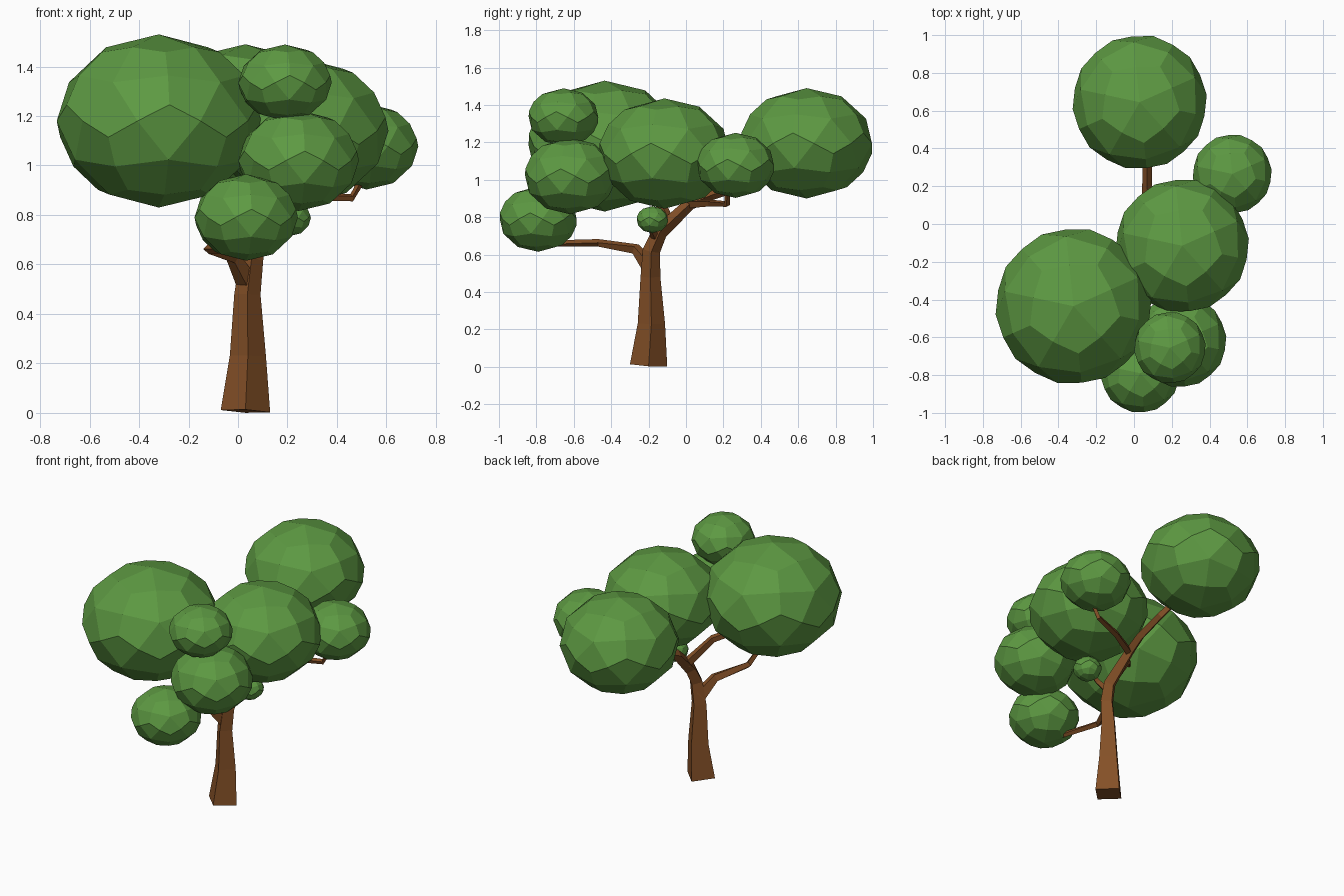
import bpy, bmesh, math
from mathutils import Vector

if "Cube" in bpy.data.objects:
    bpy.data.objects.remove(bpy.data.objects["Cube"], do_unlink=True)


def make_material(name, rgb):
    mat = bpy.data.materials.new(name)
    mat.use_nodes = True
    mat.diffuse_color = (*rgb, 1)
    bsdf = next(n for n in mat.node_tree.nodes if n.type == 'BSDF_PRINCIPLED')
    bsdf.inputs["Base Color"].default_value = (*rgb, 1)
    bsdf.inputs["Roughness"].default_value = 0.9
    return mat


leaf_green = make_material("leaf_green", (0.11, 0.32, 0.055))
bark_brown = make_material("bark_brown", (0.23, 0.08, 0.02))


def make_object(name, bm, mat):
    bmesh.ops.recalc_face_normals(bm, faces=bm.faces)
    mesh = bpy.data.meshes.new(name)
    bm.to_mesh(mesh)
    bm.free()
    mesh.materials.append(mat)
    obj = bpy.data.objects.new(name, mesh)
    bpy.context.collection.objects.link(obj)
    return obj


def limb(name, path):
    """Four-sided tapered limb through points of (x, y, z, radius)."""
    bm = bmesh.new()
    pts = [Vector(p[:3]) for p in path]
    rings = []
    for i, (pt, p) in enumerate(zip(pts, path)):
        tangent = pts[min(i + 1, len(pts) - 1)] - pts[max(i - 1, 0)]
        turn = Vector((0, 0, 1)).rotation_difference(tangent)
        corners = [Vector((math.cos(k * math.pi / 2), math.sin(k * math.pi / 2), 0))
                   for k in range(4)]
        rings.append([bm.verts.new(pt + turn @ (c * p[3])) for c in corners])
    for a, b in zip(rings, rings[1:]):
        for k in range(4):
            n = (k + 1) % 4
            bm.faces.new((a[k], a[n], b[n], b[k]))
    bm.faces.new(rings[0])
    bm.faces.new(rings[-1])
    return make_object(name, bm, bark_brown)


def foliage(name, centre, radius, half_height):
    """Faceted ball of sixty kite faces, squashed in height."""
    bm = bmesh.new()
    bmesh.ops.create_icosphere(bm, subdivisions=1, radius=1)
    obj = make_object(name, bm, leaf_green)
    split = obj.modifiers.new("split", 'SUBSURF')
    split.subdivision_type = 'SIMPLE'
    split.levels = split.render_levels = 1
    cast = obj.modifiers.new("round", 'CAST')
    cast.cast_type = 'SPHERE'
    cast.factor = 1
    cast.use_radius_as_size = False
    cast.size = 1
    obj.location = centre
    obj.scale = (radius, radius, half_height)
    obj.rotation_euler.z = math.radians(24)
    return obj


# Trunk sweeping into the back bough
limb("trunk", [(.03, -.2, .007, .1), (.04, -.185, .23, .073), (.038, -.19, .48, .053),
               (.055, -.185, .62, .047), (.07, -.14, .72, .042), (.055, .02, .87, .032),
               (.07, .14, .92, .028), (.07, .33, .98, .024), (.03, .45, 1.06, .02)])

# Side branches
limb("front_branch", [(.035, -.19, .53, .045), (-.02, -.27, .63, .03),
                      (-.12, -.47, .663, .02), (-.03, -.74, .66, .016)])
limb("big_branch", [(.06, -.09, .77, .03), (-.08, -.165, .94, .024), (-.22, -.3, 1.0, .02)])
limb("side_branch", [(.055, .02, .87, .025), (.25, .13, .875, .02),
                     (.46, .22, .87, .016), (.5, .22, .94, .014)])
limb("small_twig", [(.06, -.16, .68, .025), (.13, -.18, .73, .018), (.2, -.18, .78, .014)])

# Foliage balls: centre, radius, half height
foliage("foliage_right", (-.32, -.435, 1.18), .415, .35)
foliage("foliage_middle", (.255, -.115, 1.14), .355, .295)
foliage("foliage_back", (.03, .645, 1.195), .357, .295)
foliage("foliage_left", (.52, .265, 1.077), .21, .174)
foliage("foliage_front", (.245, -.62, 1.02), .245, .204)
foliage("foliage_top", (.19, -.655, 1.335), .19, .154)
foliage("foliage_low", (.033, -.79, .79), .21, .175)
foliage("foliage_tiny", (.21, -.18, .787), .085, .072)
